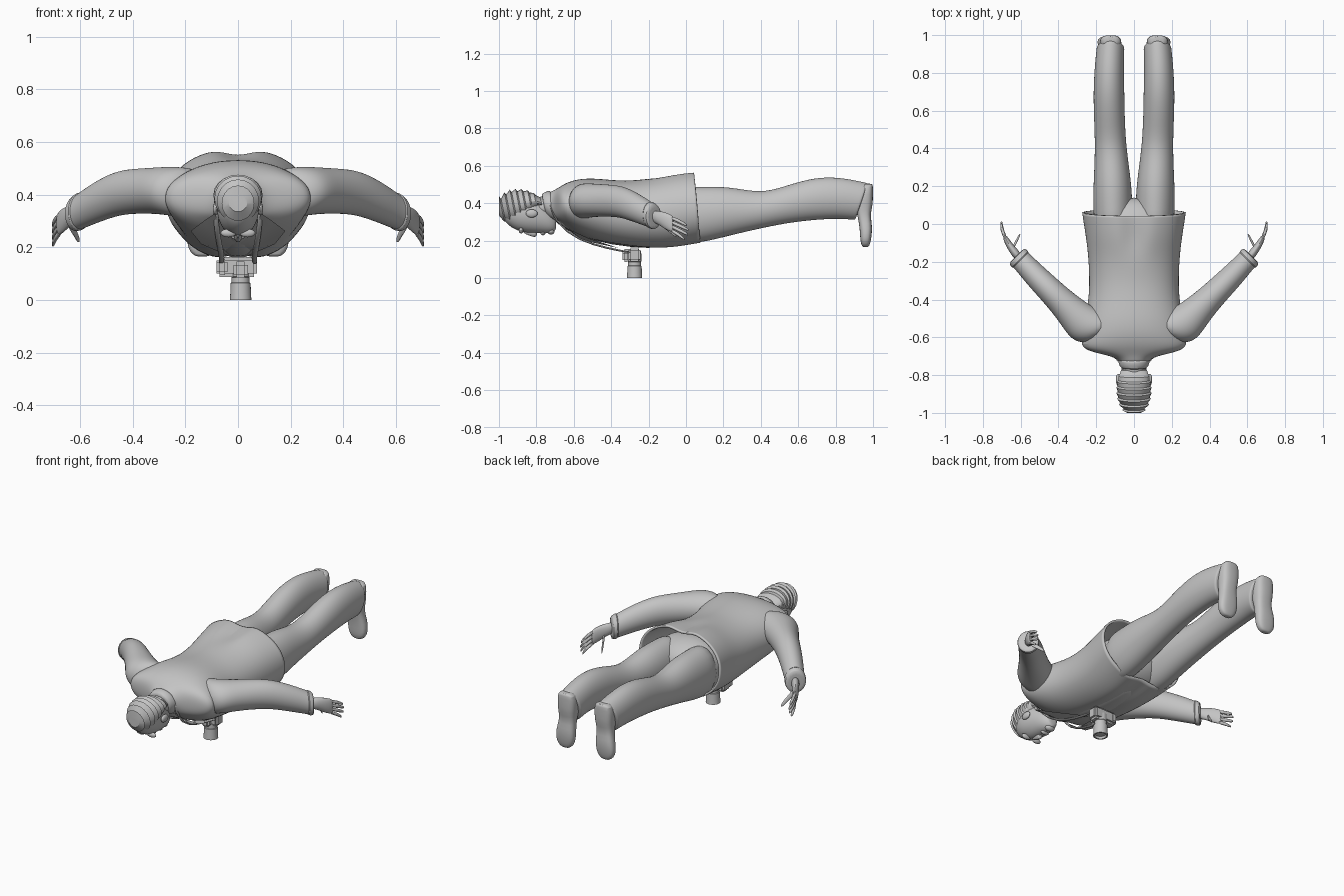
import bpy, bmesh, math
from mathutils import Vector

grey = bpy.data.materials.new("plain_grey")
grey.diffuse_color = (0.55, 0.55, 0.55, 1)
X, Y, Z = Vector((1, 0, 0)), Vector((0, 1, 0)), Vector((0, 0, 1))


def finish(name, bm, subsurf=0, solid=0, angle=40):
    """Turn a bmesh into a smooth shaded object with the grey material."""
    bmesh.ops.recalc_face_normals(bm, faces=bm.faces)
    me = bpy.data.meshes.new(name)
    bm.to_mesh(me)
    bm.free()
    me.materials.append(grey)
    ob = bpy.data.objects.new(name, me)
    bpy.context.collection.objects.link(ob)
    if subsurf:
        m = ob.modifiers.new("smooth", 'SUBSURF')
        m.levels = m.render_levels = subsurf
    if solid:
        m = ob.modifiers.new("thickness", 'SOLIDIFY')
        m.thickness, m.offset = solid, -1
    bpy.ops.object.select_all(action='DESELECT')
    ob.select_set(True)
    bpy.context.view_layer.objects.active = ob
    bpy.ops.object.shade_smooth_by_angle(angle=math.radians(angle))
    return ob


def loft(name, stations, side=X, up=Z, n=16, power=2.0, subsurf=1, open_end=False,
         tweak=None, solid=0, s=1, angle=40):
    """Skin rounded sections: (centre, half side, half up[, lean in y per z])."""
    bm = bmesh.new()
    rings = []
    for st in stations:
        c, a, b = Vector(st[0]), st[1], st[2]
        lean = st[3] if len(st) > 3 else 0
        ring = []
        for i in range(n):
            t = 2 * math.pi * i / n
            ct, sn = math.cos(t), math.sin(t)
            u = math.copysign(abs(ct) ** (2 / power), ct) * a
            v = math.copysign(abs(sn) ** (2 / power), sn) * b
            p = c + side * u + up * v
            p.y += lean * (p.z - c.z)
            if tweak:
                tweak(p, i)
            p.x *= s
            ring.append(bm.verts.new(p))
        rings.append(ring)
    for r, q in zip(rings, rings[1:]):
        for i in range(n):
            bm.faces.new((r[i], r[(i + 1) % n], q[(i + 1) % n], q[i]))
    bm.faces.new(rings[0])
    if not open_end:
        bm.faces.new(rings[-1])
    return finish(name, bm, subsurf, solid, angle)


def along_y(rows, x=0):
    """Rows (y, half width, top z, bottom z[, lean]) to stations."""
    return [((x, r[0], (r[2] + r[3]) / 2), r[1], (r[2] - r[3]) / 2) + tuple(r[4:]) for r in rows]


def ball(name, c, r):
    bm = bmesh.new()
    bmesh.ops.create_uvsphere(bm, u_segments=16, v_segments=10, radius=1)
    bmesh.ops.scale(bm, vec=r, verts=bm.verts)
    bmesh.ops.translate(bm, vec=c, verts=bm.verts)
    return finish(name, bm)


def box(name, c, size, bevel=0.012):
    bm = bmesh.new()
    bmesh.ops.create_cube(bm, size=1)
    bmesh.ops.scale(bm, vec=size, verts=bm.verts)
    bmesh.ops.bevel(bm, geom=bm.edges[:], offset=bevel, segments=2, affect='EDGES')
    bmesh.ops.translate(bm, vec=c, verts=bm.verts)
    return finish(name, bm)


# Jacket body: back vent above, parted front edges below, open hem
def vent(p, i):
    if i == 6 and p.y > -0.17:
        p.z -= 0.035
    if i == 18 and p.y > -0.5:
        p.z += 0.03


loft("jacket", along_y([
    (-0.745, 0.07, 0.45, 0.34), (-0.715, 0.085, 0.465, 0.32), (-0.695, 0.14, 0.475, 0.31),
    (-0.672, 0.25, 0.49, 0.30), (-0.64, 0.285, 0.51, 0.27), (-0.58, 0.275, 0.53, 0.23),
    (-0.5, 0.262, 0.535, 0.20), (-0.4, 0.242, 0.525, 0.175), (-0.3, 0.238, 0.52, 0.16),
    (-0.18, 0.243, 0.535, 0.148), (-0.08, 0.255, 0.562, 0.15), (0.0, 0.268, 0.574, 0.162),
    (0.06, 0.277, 0.577, 0.175, -0.09)]),
    n=24, power=2.15, subsurf=2, open_end=True, tweak=vent, solid=0.012)

# Shirt front seen between the jacket edges
loft("shirt", along_y([(-0.73, 0.06, 0.44, 0.31), (-0.6, 0.11, 0.45, 0.225), (-0.4, 0.13, 0.45, 0.172),
     (-0.2, 0.14, 0.45, 0.152), (-0.05, 0.15, 0.45, 0.165), (0.03, 0.15, 0.45, 0.19)]))

# Collar around the neck
loft("collar", along_y([(-0.762, 0.07, 0.445, 0.335, -0.2), (-0.755, 0.077, 0.455, 0.32, -0.2),
     (-0.72, 0.088, 0.468, 0.30, -0.2), (-0.70, 0.095, 0.47, 0.295, -0.2)]))

# Hips under the jacket
loft("hips", along_y([(-0.15, 0.19, 0.48, 0.18), (-0.05, 0.215, 0.51, 0.17),
     (0.05, 0.20, 0.49, 0.19), (0.11, 0.13, 0.45, 0.24), (0.14, 0.05, 0.40, 0.30)]), n=20, power=2.3)

lapel = [(.02, -.36, .160), (.06, -.55, .200), (.085, -.725, .33),
         (.13, -.69, .30), (.18, -.63, .262), (.14, -.52, .212)]
for s, side_name in ((1, "right"), (-1, "left")):
    # Trouser legs
    loft(side_name + "_leg", [((c[0] + dx, c[1], c[2]), *r) for dx, (c, *r) in zip(
        (.11, .112, .114, .118, .124, .13, .133, .132, .128, .124, .124), along_y([
            (-0.05, 0.10, 0.49, 0.18), (0.08, 0.107, 0.49, 0.185), (0.2, 0.103, 0.492, 0.215),
            (0.3, 0.094, 0.476, 0.24), (0.42, 0.084, 0.458, 0.268), (0.55, 0.083, 0.50, 0.293),
            (0.68, 0.084, 0.538, 0.308), (0.8, 0.08, 0.542, 0.315), (0.88, 0.077, 0.525, 0.312, 0.2),
            (0.935, 0.075, 0.51, 0.308, 0.34), (0.94, 0.073, 0.508, 0.31, 0.34)]))],
        s=s, subsurf=2)
    # Shoes with the soles facing backwards
    loft(side_name + "_shoe", [((0.124 + o, (y0 + y1) / 2, z), hx, (y1 - y0) / 2) for z, y0, y1, hx, o in (
        (.505, .955, .995, .03, 0), (.495, .94, 1.0, .052, 0), (.45, .91, 1.0, .06, 0),
        (.39, .90, 1.0, .057, 0), (.34, .915, .985, .05, .002), (.29, .925, .995, .056, .006),
        (.24, .93, .995, .062, .01), (.195, .932, .988, .056, .012), (.17, .94, .98, .035, .012),
        (.164, .95, .972, .015, .012))], up=Y, power=2.8, s=s)
    # Sleeves and cuffs, held out and swept back
    across = Vector((.7, -.7, 0))
    loft(side_name + "_sleeve", [
        ((.14, -.56, .405), .10, .09), ((.22, -.55, .41), .115, .098), ((.275, -.52, .415), .105, .093),
        ((.33, -.465, .415), .088, .089), ((.40, -.395, .413), .075, .087), ((.46, -.335, .405), .070, .086),
        ((.53, -.265, .375), .064, .080), ((.585, -.205, .345), .058, .072),
        ((.618, -.172, .327), .057, .066), ((.62, -.17, .326), .054, .062)],
        side=across, s=s, subsurf=2)
    loft(side_name + "_cuff", [((.598, -.192, .338), .058, .071), ((.60, -.19, .337), .063, .075),
         ((.62, -.17, .327), .061, .069), ((.622, -.168, .326), .05, .058)], side=across, s=s)
    # Hand: palm on edge, four fingers and a thumb
    thin = Vector((.85, -.5, 0))
    loft(side_name + "_palm", [
        ((.61, -.18, .33), .024, .034), ((.635, -.145, .322), .022, .036), ((.658, -.115, .308), .019, .046),
        ((.678, -.08, .292), .015, .047), ((.685, -.065, .286), .010, .042)], side=thin, s=s)
    for k in range(4):
        dz = 0.034 - 0.0225 * k
        tip = (0, .010, .006, -.012)[k]
        loft(side_name + "_finger_%d" % (k + 1), [
            ((.675, -.085, .290 + dz), .010, .011), ((.692, -.05, .274 + dz * 1.05), .010, .0115),
            ((.700, -.02 + tip / 2, .258 + dz * 1.1), .009, .0105),
            ((.703, .0 + tip, .246 + dz * 1.1), .007, .008),
            ((.703, .004 + tip, .244 + dz * 1.1), .003, .004)], side=thin, n=8, s=s)
    loft(side_name + "_thumb", [
        ((.645, -.135, .305), .014, .018), ((.632, -.11, .275), .013, .016), ((.617, -.08, .25), .011, .013),
        ((.608, -.06, .23), .009, .011), ((.605, -.052, .222), .004, .005)], side=thin, n=8, s=s)
    # Lapels folded on the chest
    bm = bmesh.new()
    v = [bm.verts.new((x * s, y, z)) for x, y, z in lapel]
    for f in ((0, 1, 5), (1, 4, 5), (1, 3, 4), (1, 2, 3)):
        bm.faces.new([v[i] for i in f])
    bmesh.ops.solidify(bm, geom=bm.faces[:], thickness=0.014)
    finish(side_name + "_lapel", bm, angle=25)
    # Neck strap holding the camera
    loft(side_name + "_strap", [
        ((.085, -.73, .40), .008, .012), ((.086, -.70, .30), .010, .010), ((.07, -.58, .203), .012, .006),
        ((.06, -.42, .158), .012, .006), ((.065, -.29, .135), .010, .006)], n=8, s=s)
    # Ears and eye sockets
    ball(side_name + "_ear", (.084 * s, -.825, .345), (.012, .032, .022))
    ball(side_name + "_brow", (.036 * s, -.882, .254), (.03, .012, .016))

# Head, face down, with neck, nose, lips and chin
loft("head", along_y([
    (-0.985, 0.03, 0.40, 0.33), (-0.96, 0.06, 0.44, 0.285), (-0.9, 0.08, 0.455, 0.248),
    (-0.84, 0.083, 0.455, 0.238), (-0.78, 0.073, 0.425, 0.237), (-0.73, 0.056, 0.38, 0.236),
    (-0.70, 0.035, 0.34, 0.248), (-0.695, 0.02, 0.32, 0.265)]), subsurf=2)
loft("neck", [((0, -.84, .365), .06, .06), ((0, -.77, .378), .062, .06), ((0, -.68, .39), .068, .06)])
loft("nose", along_y([(-0.875, 0.008, 0.27, 0.24), (-0.835, 0.013, 0.27, 0.224),
     (-0.808, 0.018, 0.27, 0.214), (-0.795, 0.012, 0.26, 0.228)]), n=10)
ball("lips", (0, -.765, .240), (.026, .013, .012))
ball("chin", (0, -.722, .25), (.03, .02, .018))

# Layered hair: overlapping ridges from crown to nape
hair = [(-1.0, 0.035, 0.405, 0.335)]
for y, rx, top, bot in ((-.985, .062, .435, .30), (-.955, .08, .458, .292), (-.925, .09, .472, .298),
                        (-.895, .093, .476, .312), (-.865, .093, .475, .33), (-.835, .09, .468, .352),
                        (-.805, .083, .455, .37)):
    hair += [(y, rx, top, bot, -.2), (y + .008, rx - .007, top - .012, bot + .008, -.2)]
hair.append((-.772, .068, .43, .375, -.2))
loft("hair", along_y(hair), n=20, subsurf=0, angle=30)

# Camera hanging lens down
box("camera_body", (-.005, -.275, .125), (.155, .065, .075))
box("camera_grip", (-.06, -.29, .125), (.045, .10, .06))
box("camera_viewfinder", (.01, -.32, .115), (.055, .04, .06))
loft("camera_lens", [((.01, -.275, z), r, r) for z, r in (
    (.13, .036), (.088, .036), (.086, .034), (.066, .034), (.064, .038), (.03, .039), (.0, .041), (0.0, .033),
    (.012, .028))], up=Y, n=24, subsurf=0)
